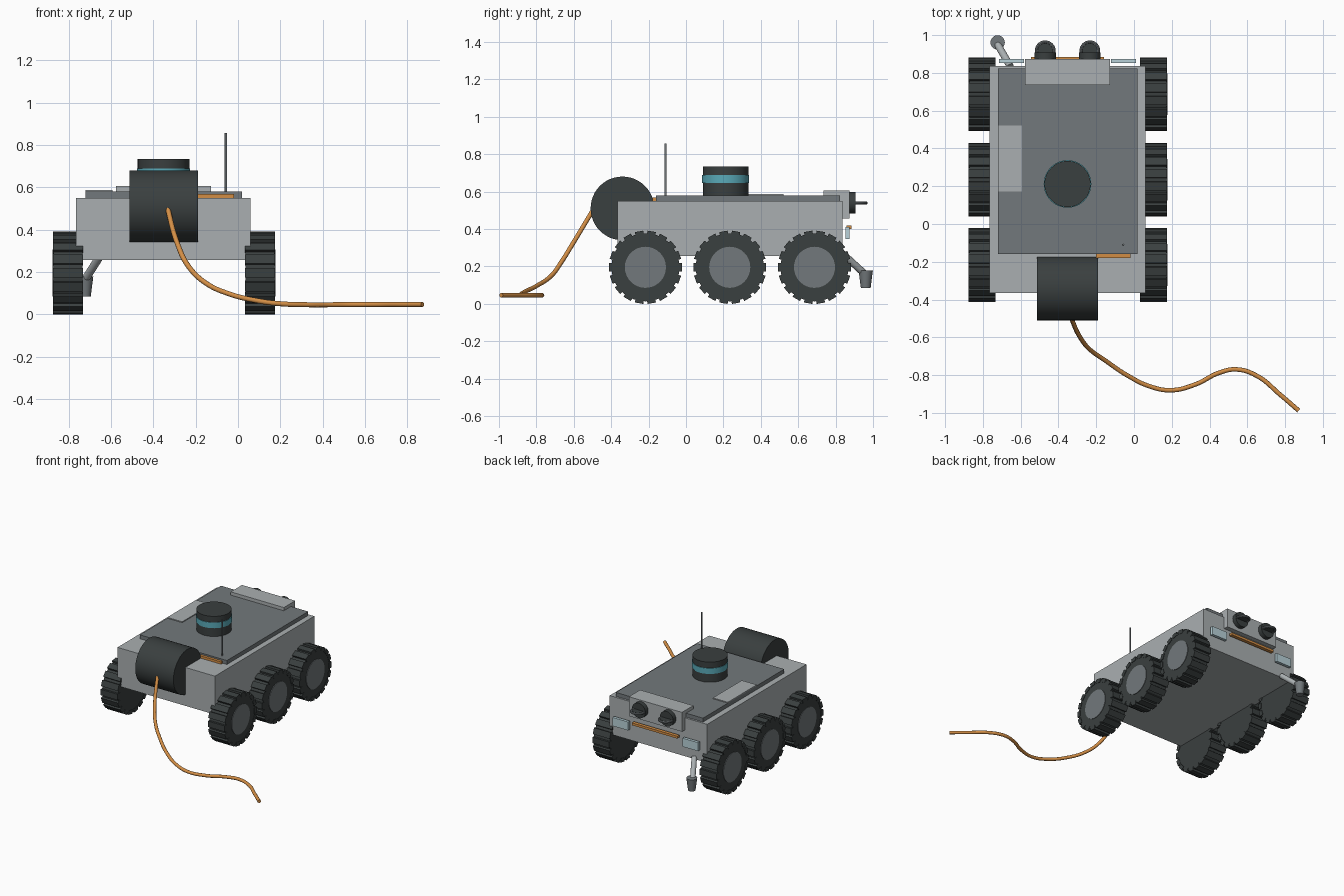
import bpy
import math
from mathutils import Vector

if "Cube" in bpy.data.objects:
    bpy.data.objects.remove(bpy.data.objects["Cube"])


def material(name, rgb):
    m = bpy.data.materials.new(name)
    m.use_nodes = True
    m.diffuse_color = (*rgb, 1)
    bsdf = next(n for n in m.node_tree.nodes if n.type == 'BSDF_PRINCIPLED')
    bsdf.inputs["Base Color"].default_value = (*rgb, 1)
    return m


SHELL = material("light_grey_shell", (0.40, 0.43, 0.44))
DECK = material("mid_grey_panel", (0.17, 0.19, 0.20))
DARK = material("charcoal_rubber", (0.042, 0.05, 0.05))
ORANGE = material("orange_cable", (0.65, 0.27, 0.06))
TEAL = material("teal_band", (0.10, 0.40, 0.48))
GLASS = material("pale_blue_lamp", (0.48, 0.64, 0.69))


def finish(name, mat, smooth=False):
    ob = bpy.context.object
    ob.name = name
    ob.data.materials.append(mat)
    if smooth:
        bpy.ops.object.shade_smooth_by_angle(angle=math.radians(35))
    return ob


def box(name, mat, x, y, z):
    """Box from (min, max) pairs on each axis."""
    mid = [(a + b) / 2 for a, b in (x, y, z)]
    bpy.ops.mesh.primitive_cube_add(size=1, location=mid)
    ob = finish(name, mat)
    ob.scale = [b - a for a, b in (x, y, z)]
    return ob


def rod(name, mat, start, end, r1, r2=None, sides=32):
    """Cylinder or cone frustum between two points."""
    a, b = Vector(start), Vector(end)
    d = b - a
    bpy.ops.mesh.primitive_cone_add(
        vertices=sides, radius1=r1, radius2=r1 if r2 is None else r2,
        depth=d.length, location=(a + b) / 2,
        rotation=d.to_track_quat('Z', 'Y').to_euler())
    return finish(name, mat, True)


# Chassis and top deck
MID = -0.352
box("chassis", SHELL, (-0.765, 0.06), (-0.365, 0.837), (0.256, 0.55))
box("top_deck", DECK, (-0.72, 0.018), (-0.16, 0.823), (0.55, 0.58))
box("deck_side_panel", SHELL, (-0.72, -0.593), (0.172, 0.522), (0.58, 0.587))
box("rear_accent", ORANGE, (-0.2, -0.018), (-0.18, -0.16), (0.55, 0.568))

# Wheels with tread blocks and hub discs
TREADS = 18
for side, sign, cx in (("right", -1, -0.804), ("left", 1, 0.104)):
    for row, cy in (("rear", -0.217), ("middle", 0.234), ("front", 0.687)):
        name = f"{row}_{side}_wheel"
        c = Vector((cx, cy, 0.195))
        half = Vector((sign * 0.068, 0, 0))
        rod(name + "_tyre", DARK, c - half, c + half, 0.182, sides=36)
        rod(name + "_hub", DECK, c + half * 0.5, c + half * 1.06, 0.11)
        for i in range(TREADS):
            a = math.tau * i / TREADS
            out = Vector((0, math.cos(a), math.sin(a)))
            bpy.ops.mesh.primitive_cube_add(size=1, location=c + out * 0.18,
                                            rotation=(a, 0, 0))
            finish(f"{name}_tread", DARK).scale = (0.142, 0.03, 0.045)

# Cable drum and trailing cable
rod("cable_drum", DARK, (-0.513, -0.34, 0.51), (-0.19, -0.34, 0.51), 0.17, sides=48)
path = [(-0.34, -0.48, 0.53), (-0.285, -0.6, 0.33), (-0.233, -0.665, 0.225),
        (-0.156, -0.72, 0.15), (-0.038, -0.8, 0.095), (0.085, -0.86, 0.065),
        (0.196, -0.88, 0.05), (0.323, -0.85, 0.045), (0.455, -0.786, 0.045),
        (0.545, -0.77, 0.046), (0.656, -0.807, 0.046), (0.772, -0.902, 0.046),
        (0.872, -0.988, 0.046)]
curve = bpy.data.curves.new("trailing_cable", 'CURVE')
curve.dimensions = '3D'
curve.bevel_depth = 0.012
curve.bevel_resolution = 3
curve.use_fill_caps = True
spline = curve.splines.new('BEZIER')
spline.bezier_points.add(len(path) - 1)
for p, co in zip(spline.bezier_points, path):
    p.co = co
    p.handle_left_type = p.handle_right_type = 'AUTO'
curve.materials.append(ORANGE)
bpy.context.collection.objects.link(bpy.data.objects.new("trailing_cable", curve))

# Scanner turret and antenna
for name, mat, r, z0, z1 in (("scanner_base", DARK, 0.122, 0.58, 0.645),
                             ("scanner_band", TEAL, 0.126, 0.645, 0.688),
                             ("scanner_cap", DARK, 0.122, 0.688, 0.734)):
    rod(name, mat, (MID, 0.212, z0), (MID, 0.212, z1), r, sides=48)
rod("antenna", DECK, (-0.057, -0.11, 0.58), (-0.057, -0.11, 0.856), 0.006, sides=12)

# Front camera housing with two eyes and their loops
box("camera_housing", SHELL, (-0.577, -0.127), (0.736, 0.873), (0.457, 0.605))
for side, x in (("right", -0.47), ("left", -0.234)):
    rod(f"{side}_camera", DARK, (x, 0.86, 0.54), (x, 0.907, 0.54), 0.057)
    rod(f"{side}_camera_lens", DARK, (x, 0.917, 0.533), (x, 0.917, 0.545), 0.04)
    bpy.ops.mesh.primitive_torus_add(
        location=(x, 0.917, 0.539), major_radius=0.047, minor_radius=0.008,
        major_segments=32, minor_segments=8)
    finish(f"{side}_camera_loop", DECK, True)

# Front lamps and accent bar
box("front_accent", ORANGE, (-0.545, -0.16), (0.858, 0.884), (0.4, 0.418))
for side, x in (("right", -0.648), ("left", -0.056)):
    box(f"{side}_lamp", GLASS, (x - 0.066, x + 0.066), (0.852, 0.874), (0.345, 0.41))

# Sampling arm and scoop
rod("sampling_arm", SHELL, (-0.655, 0.835, 0.27), (-0.722, 0.95, 0.165), 0.019, sides=16)
rod("sampling_scoop", DECK, (-0.722, 0.961, 0.083), (-0.722, 0.961, 0.178),
    0.026, 0.038, sides=20)
